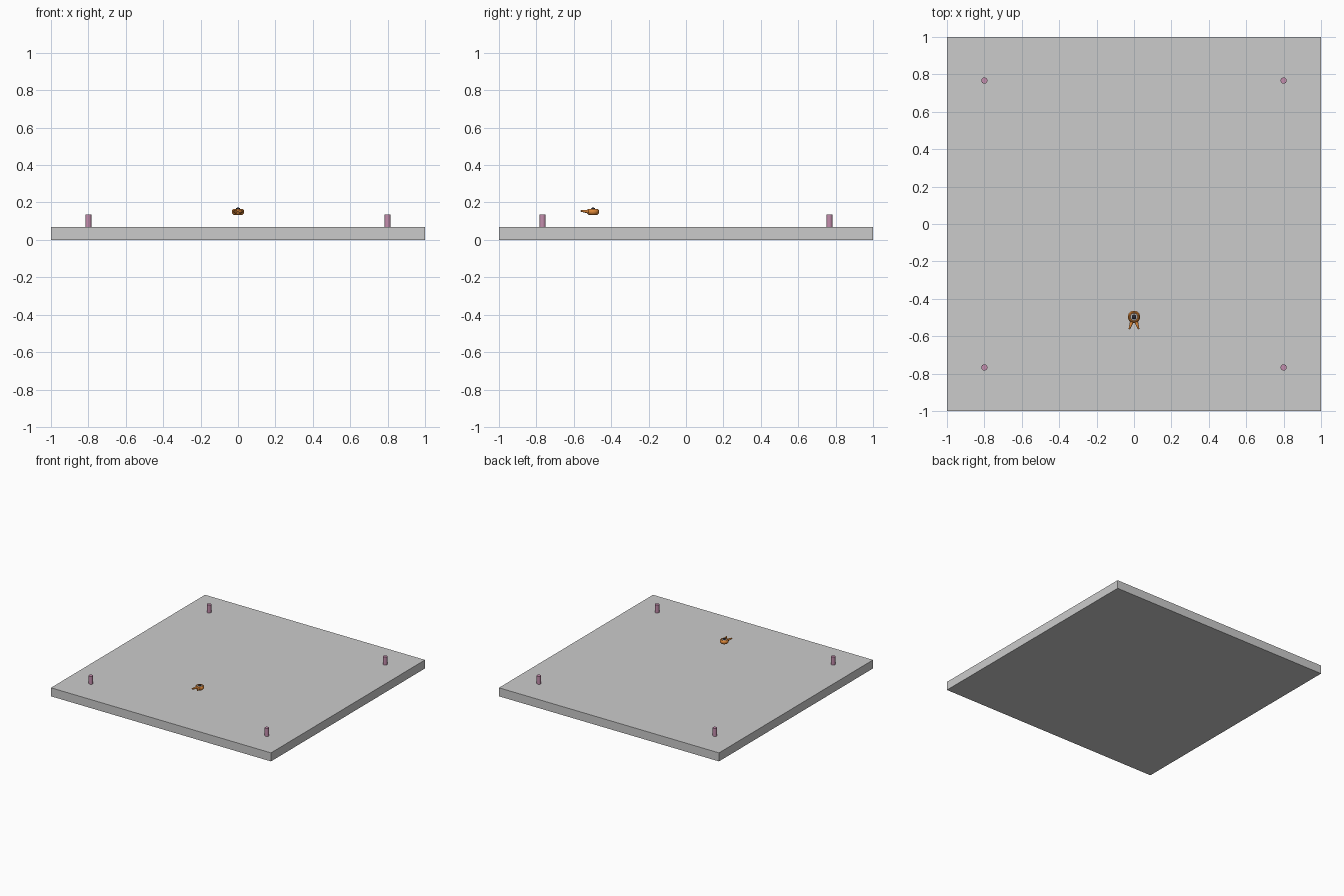
import bpy, math
from mathutils import Vector

if "Cube" in bpy.data.objects:
    bpy.data.objects.remove(bpy.data.objects["Cube"])


def mat(name, rgb):
    m = bpy.data.materials.new(name)
    m.diffuse_color = (*rgb, 1)
    m.use_nodes = True
    m.node_tree.nodes["Principled BSDF"].inputs["Base Color"].default_value = m.diffuse_color
    return m


def finish(ob, name, m=None, smooth=True):
    ob.name = name
    if m:
        ob.data.materials.append(m)
    if smooth:
        bpy.ops.object.select_all(action='DESELECT')
        ob.select_set(True)
        bpy.context.view_layer.objects.active = ob
        bpy.ops.object.shade_smooth_by_angle(angle=math.radians(40))


def lathe(name, profile, loc, m, n=32):
    """Spin (radius, z) points around z; end points are capped."""
    verts, faces = [], []
    for r, z in profile:
        for i in range(n):
            a = 2 * math.pi * i / n
            verts.append((r * math.cos(a), r * math.sin(a), z))
    for j in range(len(profile) - 1):
        for i in range(n):
            k = (i + 1) % n
            faces.append((j * n + i, j * n + k, (j + 1) * n + k, (j + 1) * n + i))
    faces.append(tuple(reversed(range(n))))
    faces.append(tuple(range((len(profile) - 1) * n, len(profile) * n)))
    me = bpy.data.meshes.new(name)
    me.from_pydata(verts, [], faces)
    ob = bpy.data.objects.new(name, me)
    bpy.context.collection.objects.link(ob)
    ob.location = loc
    finish(ob, name, m)


def rod(name, a, b, r1, r2, m, n=16):
    a, b = Vector(a), Vector(b)
    d = b - a
    bpy.ops.mesh.primitive_cone_add(vertices=n, radius1=r1, radius2=r2, depth=d.length,
                                    location=(a + b) / 2,
                                    rotation=d.to_track_quat('Z', 'Y').to_euler())
    finish(bpy.context.object, name, m)


mauve = mat("mauve", (0.55, 0.27, 0.42))
orange = mat("orange", (0.75, 0.25, 0.04))
dark = mat("dark", (0.02, 0.02, 0.03))

# Square base slab
bpy.ops.mesh.primitive_cube_add(size=1, location=(0, 0, 0.035))
slab = bpy.context.object
slab.scale = (2, 2, 0.07)
finish(slab, "base_slab", smooth=False)

# Corner pegs
for x in (-0.8, 0.8):
    for y in (-0.767, 0.767):
        rod("corner_peg", (x, y, 0.068), (x, y, 0.135), 0.0165, 0.0165, mauve, 24)

# Floating craft: rounded hull, recessed deck, dark dome, two tapered prongs
c = (0, -0.497, 0.15)
lathe("craft_hull", [(0.012, -0.018), (0.024, -0.016), (0.031, -0.008), (0.033, 0.001),
                     (0.031, 0.009), (0.026, 0.015), (0.021, 0.015), (0.018, 0.010)], c, orange)
lathe("craft_deck", [(0.019, 0.006), (0.019, 0.012), (0.012, 0.015)], c, None)
lathe("craft_dome", [(0.012, 0.010), (0.012, 0.015), (0.009, 0.020), (0.004, 0.022)], c, dark)
for s in (-1, 1):
    rod("craft_prong", (s * 0.010, -0.518, 0.151), (s * 0.025, -0.562, 0.155), 0.011, 0.004, orange)
